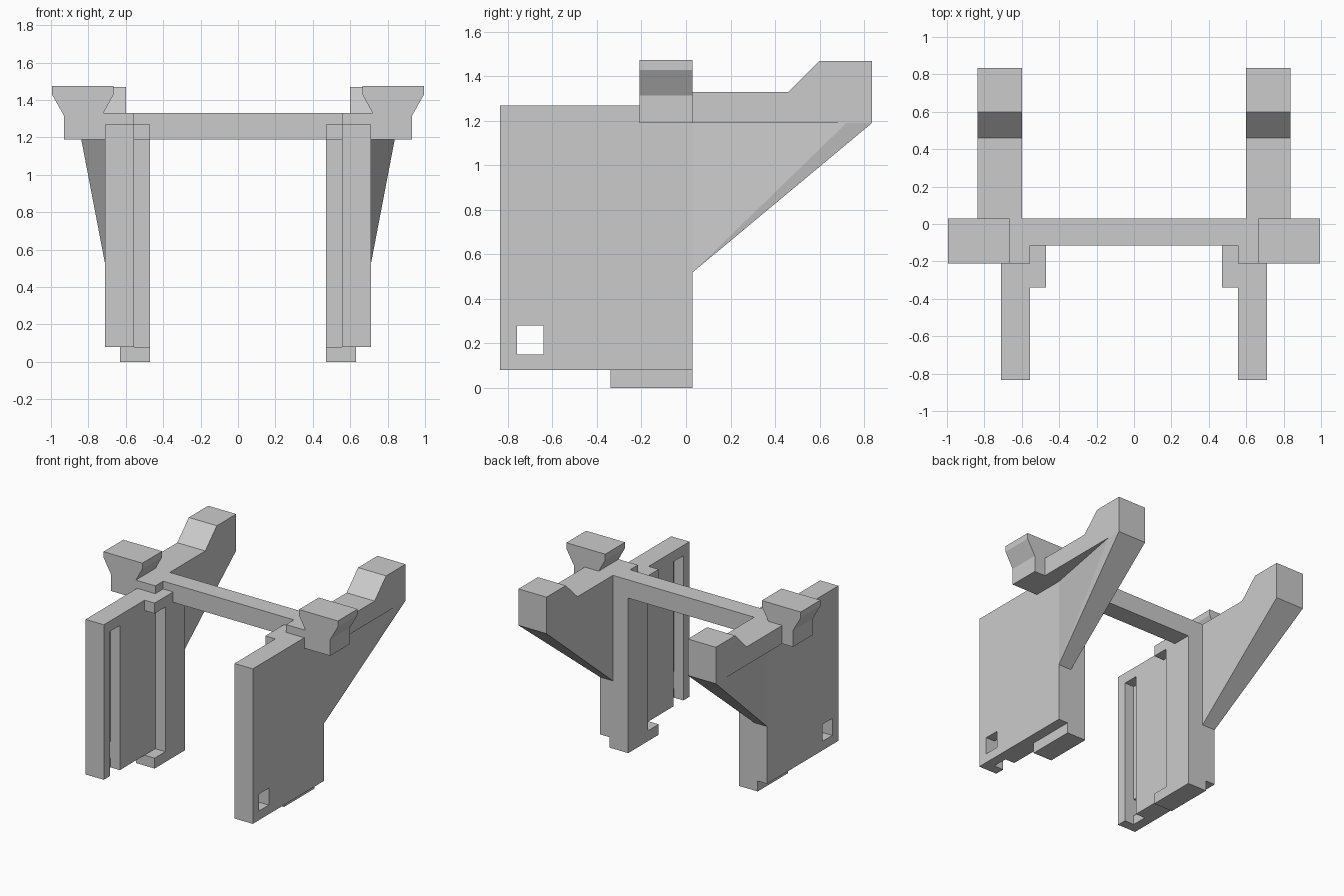
import bpy
import bmesh

old = bpy.data.objects.get("Cube")
if old:
    bpy.data.objects.remove(old, do_unlink=True)

grey = bpy.data.materials.new("light_grey_plastic")
grey.use_nodes = True
grey.diffuse_color = (0.6, 0.6, 0.6, 1)
grey.node_tree.nodes["Principled BSDF"].inputs["Base Color"].default_value = (0.6, 0.6, 0.6, 1)


def finish(name, bm, mirror):
    bmesh.ops.recalc_face_normals(bm, faces=bm.faces)
    mesh = bpy.data.meshes.new(name)
    bm.to_mesh(mesh)
    bm.free()
    mesh.materials.append(grey)
    obj = bpy.data.objects.new(name, mesh)
    bpy.context.collection.objects.link(obj)
    if mirror:
        obj.modifiers.new("Mirror", 'MIRROR').use_clip = False
    return obj


def box(name, x, y, z, mirror=True):
    bm = bmesh.new()
    bmesh.ops.create_cube(bm, size=1)
    for v in bm.verts:
        v.co = [(a + b) / 2 + c * (b - a) for c, (a, b) in zip(v.co, (x, y, z))]
    return finish(name, bm, mirror)


def extrude(name, points, axis, start, end):
    """Extrude a 2D profile along x (profile in yz) or y (profile in xz)."""
    bm = bmesh.new()
    verts = [bm.verts.new((start, u, w) if axis == 'x' else (u, start, w)) for u, w in points]
    face = bm.faces.new(verts)
    new = bmesh.ops.extrude_face_region(bm, geom=[face])["geom"]
    for v in new:
        if isinstance(v, bmesh.types.BMVert):
            setattr(v.co, axis, end)
    return finish(name, bm, True)


def cut(obj, cutter):
    mod = obj.modifiers.new("Cut", 'BOOLEAN')
    mod.operation = 'DIFFERENCE'
    mod.solver = 'EXACT'
    mod.object = cutter
    cutter.hide_render = True
    bpy.context.view_layer.objects.active = obj
    bpy.ops.object.modifier_apply(modifier=mod.name)
    bpy.data.objects.remove(cutter, do_unlink=True)


# Side plate with inner groove and a small window through to it
plate = box("side_plate", (0.555, 0.71), (-0.835, 0.03), (0.08, 1.27), False)
cut(plate, box("groove_cutter", (0.5, 0.635), (-0.76, -0.64), (0, 1.19), False))
cut(plate, box("window_cutter", (0.6, 0.8), (-0.76, -0.64), (0.15, 0.28), False))
plate.modifiers.new("Mirror", 'MIRROR')

# Inner column, top tab and foot
box("inner_column", (0.47, 0.555), (-0.21, 0.03), (0.08, 1.27))
box("top_tab", (0.47, 0.555), (-0.34, -0.21), (1.19, 1.27))
box("foot", (0.47, 0.63), (-0.34, 0.03), (0, 0.08))

# Crossbar joining both sides
box("crossbar", (-0.555, 0.555), (-0.115, 0.03), (1.19, 1.33), False)

# Shoulder block with flared head
extrude("shoulder_head", [(0.555, 1.19), (0.93, 1.19), (0.93, 1.315), (0.995, 1.43),
                          (0.995, 1.475), (0.665, 1.475), (0.665, 1.43), (0.72, 1.33),
                          (0.555, 1.33)], 'y', -0.21, 0.03)

# Rear arm with raised end
extrude("rear_arm", [(0.03, 1.19), (0.835, 1.19), (0.835, 1.47), (0.6, 1.47),
                     (0.46, 1.33), (0.03, 1.33)], 'x', 0.6, 0.838)

# Tapered gusset under the arm
bm = bmesh.new()
for co in [(0.6, 0.03, 0.52), (0.71, 0.03, 0.52), (0.6, 0.03, 1.19), (0.71, 0.03, 1.19),
           (0.6, 0.835, 1.19), (0.838, 0.835, 1.19), (0.838, 0.72, 1.19)]:
    bm.verts.new(co)
bmesh.ops.convex_hull(bm, input=bm.verts)
finish("arm_gusset", bm, True)
